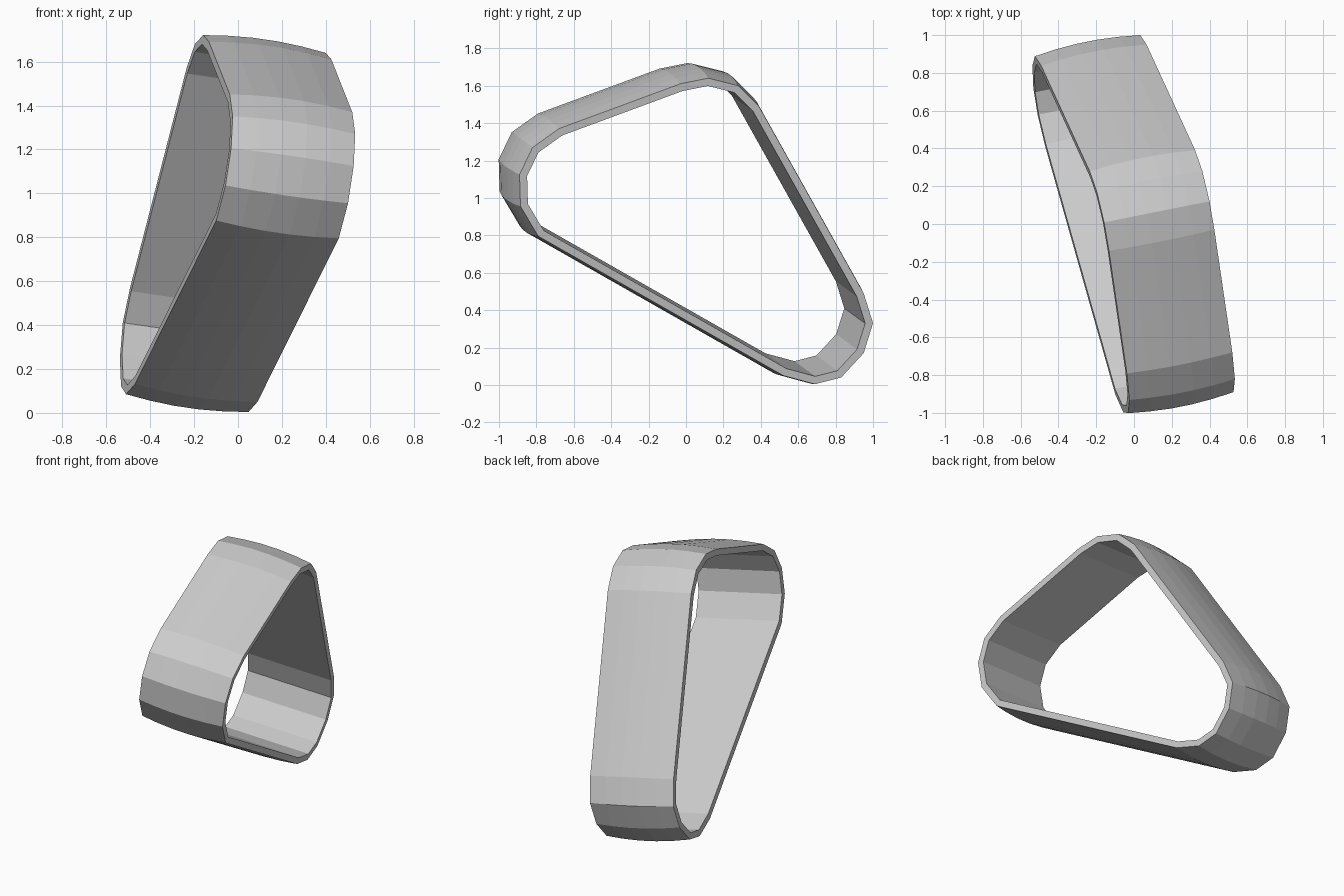
import bpy, bmesh
from mathutils import Vector

if "Cube" in bpy.data.objects:
    bpy.data.objects.remove(bpy.data.objects["Cube"])

# Band axis, width and wall thickness
AXIS = Vector((0.970, 0.194, -0.141)).normalized()
WIDTH = 0.575
WALL = 0.041
END = 0.180   # plane offset of the right rim along the axis

# Rounded-triangle outline of the right rim, as (y, z)
OUTLINE = [(0.52, 0.05), (0.69, 0.004), (0.83, 0.04), (0.95, 0.17), (1.0, 0.33),
           (0.95, 0.49), (0.39, 1.49), (0.28, 1.60), (0.12, 1.64), (-0.03, 1.61),
           (-0.68, 1.37), (-0.82, 1.27), (-0.89, 1.125), (-0.885, 0.955), (-0.79, 0.795)]

rim = [Vector(((END - AXIS.y * y - AXIS.z * z) / AXIS.x, y, z)) for y, z in OUTLINE]
n = len(rim)


def offset_loop(dist):
    """Mitred outward offset of the rim within its own plane."""
    out = []
    for i, p in enumerate(rim):
        a = (p - rim[i - 1]).normalized().cross(AXIS)
        b = (rim[(i + 1) % n] - p).normalized().cross(AXIS)
        m = (a + b).normalized()
        out.append(p + m * dist / m.dot(a))
    return out


# Cross-section of the wall: crowned outside, flat inside (fraction of width, offset)
SECTION = [(0, 0), (0.2, 0.013), (0.4, 0.02), (0.6, 0.02), (0.8, 0.013), (1, 0), (1, -WALL), (0, -WALL)]

bm = bmesh.new()
loops = [[bm.verts.new(p - AXIS * WIDTH * t) for p in offset_loop(d)] for t, d in SECTION]
for k, la in enumerate(loops):
    lb = loops[(k + 1) % len(loops)]
    for i in range(n):
        j = (i + 1) % n
        bm.faces.new((la[i], la[j], lb[j], lb[i]))
bmesh.ops.recalc_face_normals(bm, faces=bm.faces)

mesh = bpy.data.meshes.new("triangular_band")
bm.to_mesh(mesh)
bm.free()
band = bpy.data.objects.new("triangular_band", mesh)
bpy.context.collection.objects.link(band)
